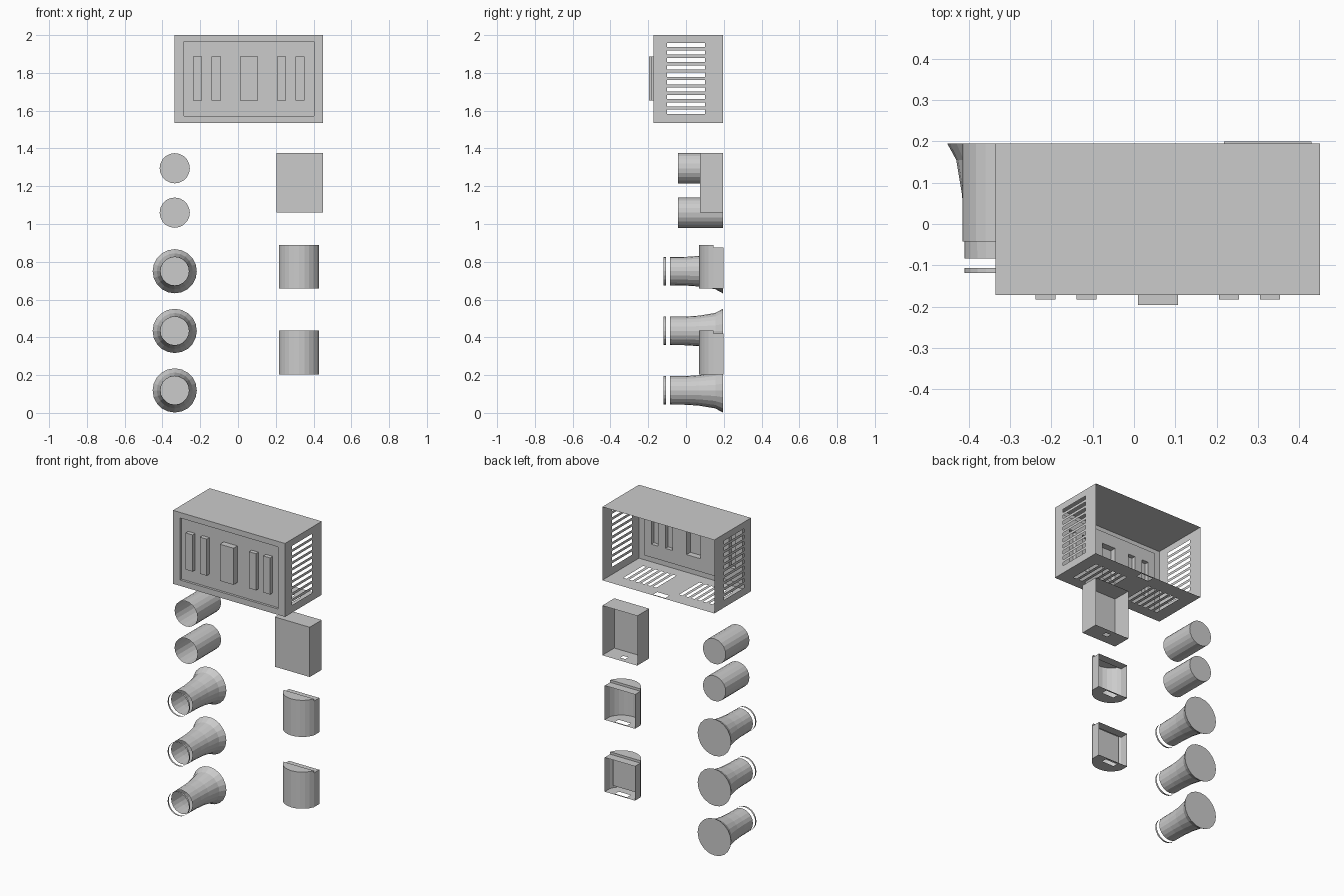
import bpy, bmesh, math

if "Cube" in bpy.data.objects:
    bpy.data.objects.remove(bpy.data.objects["Cube"])


def finish(bm, name, smooth=False):
    bmesh.ops.remove_doubles(bm, verts=bm.verts, dist=1e-5)
    me = bpy.data.meshes.new(name)
    bm.to_mesh(me)
    bm.free()
    ob = bpy.data.objects.new(name, me)
    bpy.context.collection.objects.link(ob)
    return ob


def face(bm, pts):
    bm.faces.new([bm.verts.new(p) for p in pts])


def plate(bm, axis, pos, u, v, holes=(), flip=False):
    """Flat sheet at axis=pos spanning u, v, leaving rectangular holes (u0, u1, v0, v1)."""
    us = sorted({*u, *[h[i] for h in holes for i in (0, 1)]})
    vs = sorted({*v, *[h[i] for h in holes for i in (2, 3)]})
    for a, b in zip(us, us[1:]):
        for c, d in zip(vs, vs[1:]):
            mu, mv = (a + b) / 2, (c + d) / 2
            if any(h[0] < mu < h[1] and h[2] < mv < h[3] for h in holes):
                continue
            pts = []
            for p, q in ((a, c), (b, c), (b, d), (a, d)):
                co = [p, q]
                co.insert(axis, pos)
                pts.append(co)
            face(bm, pts[::-1] if flip else pts)


def rim(bm, r, y0, y1):
    """Four walls joining the rectangle r = (x0, x1, z0, z1) at y0 to y1."""
    x0, x1, z0, z1 = r
    c = [(x0, z0), (x1, z0), (x1, z1), (x0, z1)]
    for i in range(4):
        (a, b), (e, f) = c[i], c[(i + 1) % 4]
        face(bm, [(a, y0, b), (a, y1, b), (e, y1, f), (e, y0, f)])


# Main housing: open back, vented sides and floor
X0, X1, Y0, Y1, Z0, Z1 = -0.335, 0.45, -0.172, 0.195, 1.535, 2.0
bm = bmesh.new()
side = [(-0.1, 0.1, 1.583 + i * 0.0392, 1.605 + i * 0.0392) for i in range(10)]
plate(bm, 0, X0, (Y0, Y1), (Z0, Z1), side, True)
plate(bm, 0, X1, (Y0, Y1), (Z0, Z1), side)
plate(bm, 2, Z1, (X0, X1), (Y0, Y1))
floor = [(s + i * 0.042, s + 0.022 + i * 0.042, -0.1, 0.1)
         for s in (-0.255, 0.138) for i in range(6)]
floor.append((0.015, 0.1, 0.145, 0.185))
plate(bm, 2, Z0, (X0, X1), (Y0, Y1), floor, True)

# Recessed front panel with pressed-out bars
panel = (-0.285, 0.402, 1.572, 1.965)
PY = -0.157
bars = [(a, b, 1.655, 1.887) for a, b in
        ((-0.238, -0.19), (-0.139, -0.091), (0.01, 0.106), (0.206, 0.254), (0.305, 0.353))]
plate(bm, 1, Y0, (X0, X1), (Z0, Z1), [panel])
rim(bm, panel, PY, Y0)
plate(bm, 1, PY, panel[:2], panel[2:], bars)
for i, b in enumerate(bars):
    y = -0.196 if i == 2 else -0.183
    rim(bm, b, y, PY)
    plate(bm, 1, y, b[:2], b[2:])
finish(bm, "main_housing")

# Small box: open back, small hole in the floor
bm = bmesh.new()
r = (0.205, 0.45, 1.06, 1.375)
plate(bm, 1, 0.075, r[:2], r[2:])
plate(bm, 0, r[0], (0.075, 0.195), r[2:], flip=True)
plate(bm, 0, r[1], (0.075, 0.195), r[2:])
plate(bm, 2, r[3], r[:2], (0.075, 0.195))
plate(bm, 2, r[2], r[:2], (0.075, 0.195), [(0.312, 0.347, 0.132, 0.162)], True)
finish(bm, "small_box")


# Rounded covers: curved front, shallow box behind, slot in the floor
def cover(name, z0, backed):
    cx, h, ym, yb = 0.324, 0.106, 0.145, 0.199
    z1, zb = z0 + 0.232, z0 + 0.217
    rad = 0.1125
    half = math.asin(h / rad)
    cy = 0.07 + rad
    arc = [(cx + rad * math.sin(t), cy - rad * math.cos(t))
           for t in (half * (i / 5 - 1) for i in range(11))]
    bm = bmesh.new()
    for (a, b), (c, d) in zip(arc, arc[1:]):
        face(bm, [(a, b, z0), (c, d, z0), (c, d, z1), (a, b, z1)])
    face(bm, [(x, y, z1) for x, y in arc])
    face(bm, [(x, y, z0) for x, y in reversed(arc)])
    xs = (cx - h, cx + h)
    ye = arc[0][1]
    plate(bm, 1, ye, xs, (zb, z1), flip=True)
    plate(bm, 0, xs[0], (ye, yb), (z0, zb), flip=True)
    plate(bm, 0, xs[1], (ye, yb), (z0, zb))
    plate(bm, 2, zb, xs, (ye, yb))
    plate(bm, 2, z0, xs, (ye, yb), [(cx - 0.042, cx + 0.042, 0.152, 0.188)], True)
    if backed:
        plate(bm, 1, ye + 0.003, (cx - 0.085, cx + 0.085), (z0 + 0.025, zb - 0.005), flip=True)
    finish(bm, name)


cover("upper_cover", 0.658, False)
cover("lower_cover", 0.203, True)


# Round parts: open front, optional flat back disc
def tube(name, z, profile, closed=True, n=20):
    cx = -0.335
    bm = bmesh.new()
    rings = [[(cx + r * math.cos(2 * math.pi * i / n), y, z + r * math.sin(2 * math.pi * i / n))
              for i in range(n)] for y, r in profile]
    for p, q in zip(rings, rings[1:]):
        for i in range(n):
            j = (i + 1) % n
            face(bm, [p[i], q[i], q[j], p[j]])
    if closed:
        face(bm, rings[-1][::-1])
    finish(bm, name)


for i, z in enumerate((1.295, 1.06)):
    tube(f"cup_{i + 1}", z, [(-0.042, 0.08), (0.195, 0.08)])
horn = [(-0.084, 0.075), (0.0, 0.076), (0.07, 0.081), (0.155, 0.095), (0.195, 0.117)]
for i, z in enumerate((0.75, 0.434, 0.119)):
    tube(f"horn_{i + 1}", z, horn)
    tube(f"horn_ring_{i + 1}", z, [(-0.119, 0.075), (-0.107, 0.075)], False)
